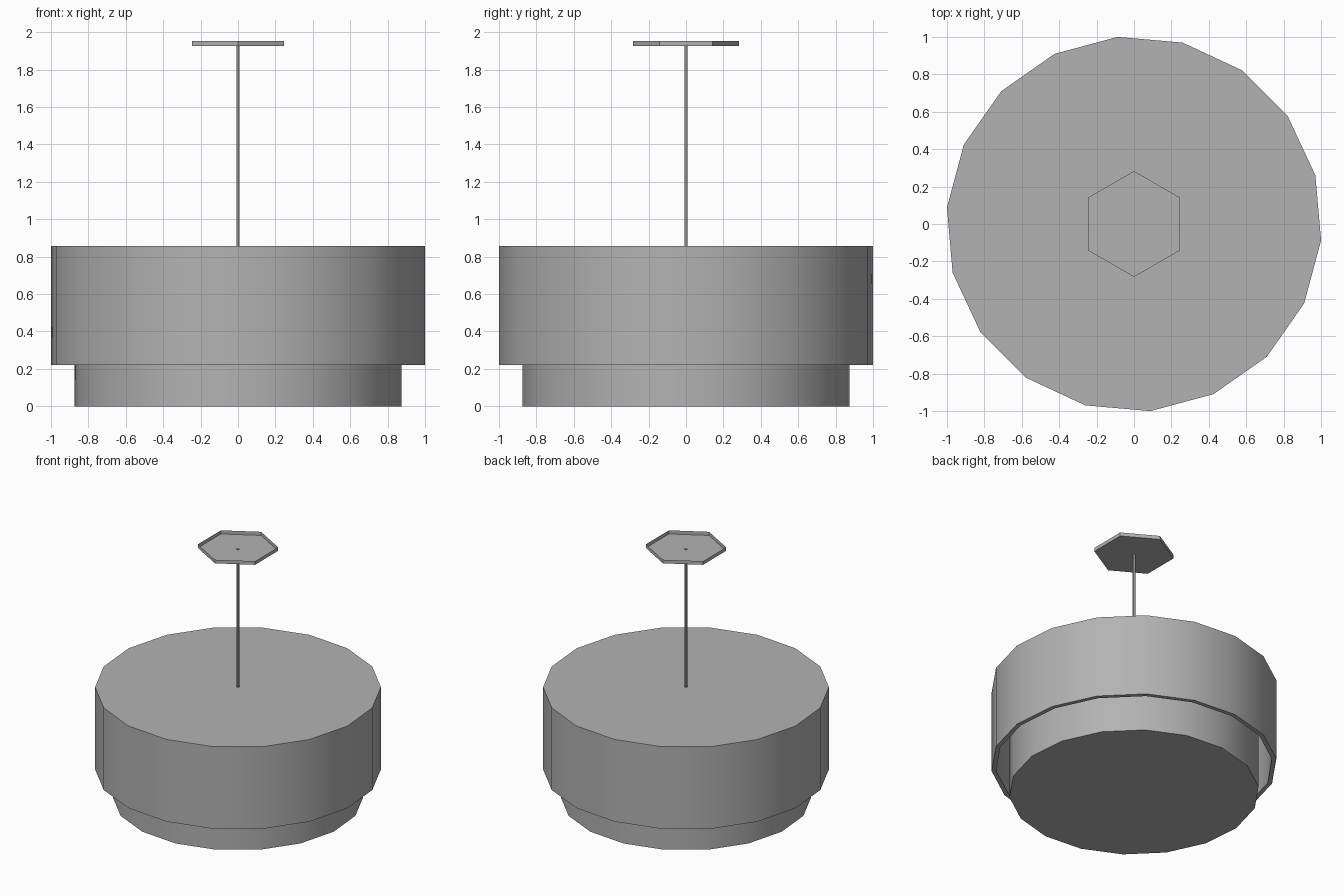
import bpy, bmesh, math

if "Cube" in bpy.data.objects:
    bpy.data.objects.remove(bpy.data.objects["Cube"])

# Mid-dark grey shared by every part
grey = bpy.data.materials.new("dark_grey")
grey.diffuse_color = (0.45, 0.45, 0.45, 1.0)
grey.use_nodes = True
grey.node_tree.nodes["Principled BSDF"].inputs["Base Color"].default_value = grey.diffuse_color


def lathe(name, profile, sides, offset_deg, cap_start=True, cap_end=True, smooth=False):
    """Sweep (radius, z) points round the z axis, closing chosen ends with flat caps."""
    bm = bmesh.new()
    angles = [math.radians(offset_deg) + 2 * math.pi * i / sides for i in range(sides)]
    rings = [[bm.verts.new((r * math.cos(a), r * math.sin(a), z)) for a in angles]
             for r, z in profile]
    for lower, upper in zip(rings, rings[1:]):
        for i in range(sides):
            j = (i + 1) % sides
            bm.faces.new((lower[i], lower[j], upper[j], upper[i]))
    if cap_start:
        bm.faces.new(rings[0][::-1])
    if cap_end:
        bm.faces.new(rings[-1])
    mesh = bpy.data.meshes.new(name)
    bm.to_mesh(mesh)
    bm.free()
    mesh.materials.append(grey)
    obj = bpy.data.objects.new(name, mesh)
    bpy.context.collection.objects.link(obj)
    if smooth:
        bpy.ops.object.select_all(action='DESELECT')
        obj.select_set(True)
        bpy.context.view_layer.objects.active = obj
        bpy.ops.object.shade_smooth_by_angle(angle=math.radians(30))
    return obj


# Outer drum shade: thick shell, closed on top and open underneath
lathe("outer_shade", [(0.972, 0.83), (0.972, 0.22), (1.004, 0.22), (1.004, 0.857)],
      18, -5, smooth=True)

# Inner diffuser hanging below the shade
lathe("inner_diffuser", [(0.878, 0.0), (0.878, 0.83)], 18, -5, smooth=True)

# Thin hanging rod, just poking through the canopy floor
lathe("hanging_rod", [(0.009, 0.85), (0.009, 1.93)], 6, 30)

# Hexagonal ceiling canopy: thin tray open at the top
lathe("ceiling_canopy", [(0.283, 1.925), (0.283, 1.953)], 6, 30, cap_end=False)
